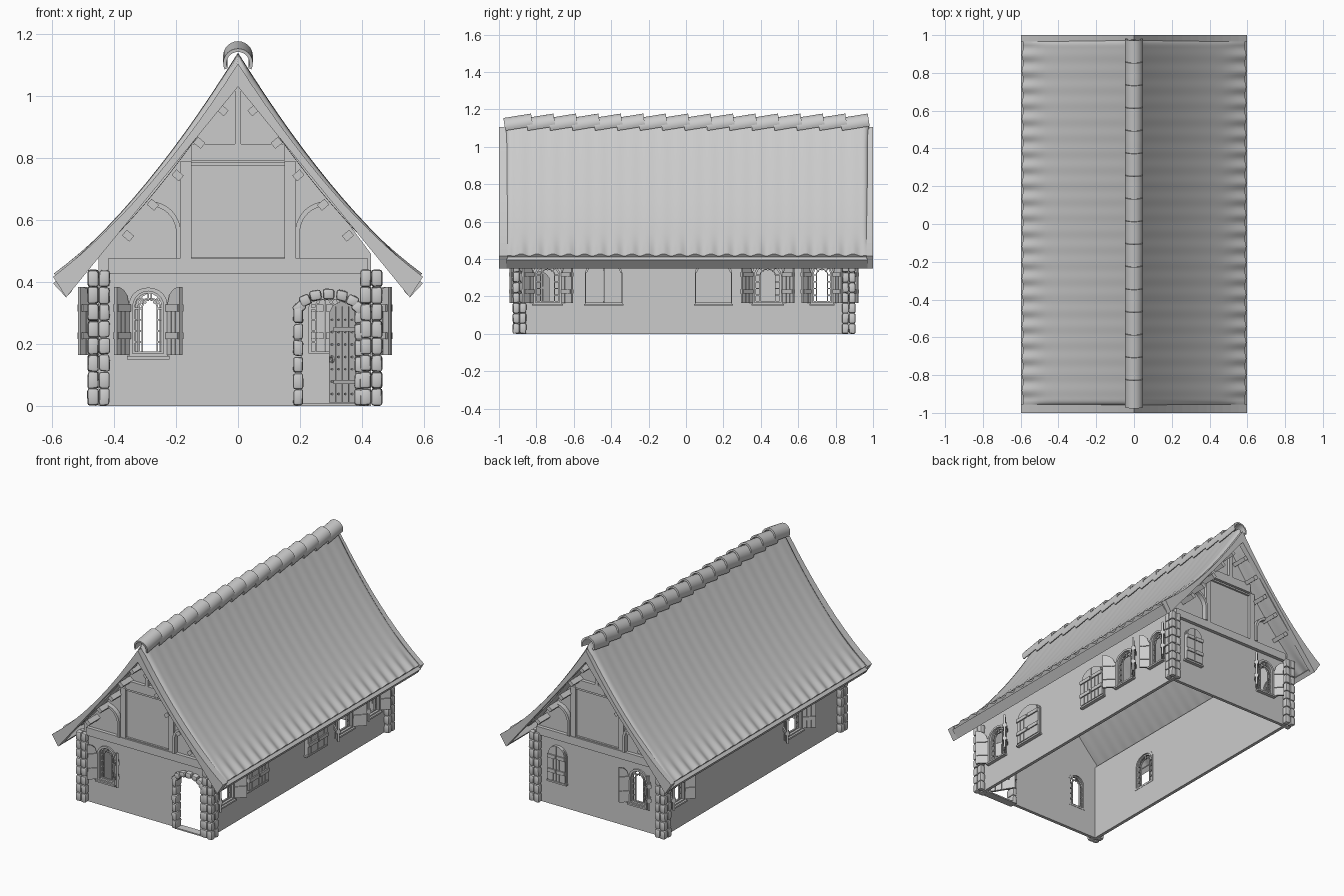
import bpy, bmesh, math, random
from mathutils import Matrix, Vector

if "Cube" in bpy.data.objects:
    bpy.data.objects.remove(bpy.data.objects["Cube"])

random.seed(4)
grey = bpy.data.materials.new("light_grey")
grey.diffuse_color = (0.6, 0.6, 0.6, 1)
grey.use_nodes = True
grey.node_tree.nodes["Principled BSDF"].inputs["Base Color"].default_value = grey.diffuse_color
T = Matrix.Translation
I = Matrix.Identity(4)


def rot(a, axis='Z'):
    return Matrix.Rotation(a, 4, axis)


def finish(name, bm, M=I, smooth=False):
    bmesh.ops.recalc_face_normals(bm, faces=bm.faces)
    me = bpy.data.meshes.new(name)
    bm.to_mesh(me)
    bm.free()
    me.transform(M)
    ob = bpy.data.objects.new(name, me)
    me.materials.append(grey)
    bpy.context.collection.objects.link(ob)
    if smooth:
        bpy.context.view_layer.objects.active = ob
        ob.select_set(True)
        bpy.ops.object.shade_smooth_by_angle(angle=math.radians(40))
        ob.select_set(False)
    return ob


def slab(name, pts, y0, y1, M=I, hole=None, smooth=False):
    """Profile in the x-z plane, extruded from y0 to y1, with an optional matching hole."""
    bm = bmesh.new()
    n = len(pts)
    loops = [[bm.verts.new((x, y, z)) for x, z in p]
             for p in ([pts, hole] if hole else [pts]) for y in (y0, y1)]

    def bridge(a, b):
        for i in range(n):
            j = (i + 1) % n
            bm.faces.new((a[i], a[j], b[j], b[i]))
    bridge(loops[0], loops[1])
    if hole:
        bridge(loops[2], loops[3])
        bridge(loops[0], loops[2])
        bridge(loops[1], loops[3])
    else:
        bm.faces.new(loops[0])
        bm.faces.new(loops[1])
    return finish(name, bm, M, smooth)


def rect(x0, x1, z0, z1):
    return [(x0, z0), (x1, z0), (x1, z1), (x0, z1)]


def arch(w, z0, z1, rise=None, n=10):
    r = rise or min(w / 2, 0.055)
    return [(-w / 2, z0), (w / 2, z0)] + [
        (w / 2 * math.cos(math.pi * i / n), z1 - r + r * math.sin(math.pi * i / n)) for i in range(n + 1)]


def stone(name, c, size, M=I):
    bm = bmesh.new()
    bmesh.ops.create_cube(bm, size=1)
    for v in bm.verts:
        v.co = Vector([v.co[k] * size[k] * random.uniform(0.9, 1.08) for k in range(3)])
    bmesh.ops.bevel(bm, geom=bm.edges[:], offset=min(size) * 0.25, segments=2, profile=0.5, affect='EDGES')
    finish(name, bm, M @ T(c), True)


# Walls: hollow shell, one local frame per side (local -y points outward)
X0, X1, Y0, Y1 = -0.45, 0.43, -0.89, 0.87
front = T((0, Y0, 0))
back = T((0, Y1, 0)) @ rot(math.pi)
right = T((X1, 0, 0)) @ rot(math.pi / 2)
left = T((X0, 0, 0)) @ rot(-math.pi / 2)
gable = [(X0, 0), (X1, 0), (X1, 0.49), (0, 1.07), (X0, 0.49)]
walls = {
    "front": (front, slab("front_wall", gable, 0, 0.02, front)),
    "back": (back, slab("back_wall", [(-x, z) for x, z in gable], 0, 0.02, back)),
    "right": (right, slab("right_wall", rect(Y0 + .02, Y1 - .02, 0, 0.48), 0, 0.02, right)),
    "left": (left, slab("left_wall", rect(-Y1 + .02, -Y0 - .02, 0, 0.48), 0, 0.02, left)),
}


def cut(side, pts, M):
    c = slab("opening_cutter", pts, -0.05, 0.06, M)
    c.hide_render = True
    c.hide_viewport = True
    m = walls[side][1].modifiers.new("opening", 'BOOLEAN')
    m.operation, m.object, m.solver = 'DIFFERENCE', c, 'EXACT'


def shutter(M, s, L, angle, z0, spring, top):
    H = M @ rot(-s * angle)
    curve = [(s * L * k / 5, spring + (top - spring) * math.sin(math.acos(1 - k / 5))) for k in range(6)]
    slab("shutter", [(s * L, z0), (0, z0)] + curve, -0.012, 0, H)
    for z in (0.215, 0.305):
        slab("shutter_batten", rect(min(0, s * L * .95), max(0, s * L * .95), z, z + 0.022), -0.02, 0.006, H)
    for k in (1, 2):
        x = s * L * k / 3
        slab("plank_seam", rect(x - .001, x + .001, z0, spring), -0.014, 0.002, H)


def window(side, u, w, angle=2.35):
    M = walls[side][0] @ T((u, 0, 0))
    z0, z1 = 0.168, 0.37
    rise = min(w / 2, 0.055)
    cut(side, arch(w, z0, z1), M)
    slab("window_frame", arch(w + .024, z0 - .012, z1 + .012), -0.01, 0.022, M, arch(w, z0, z1))
    slab("window_sill", rect(-w / 2 - .018, w / 2 + .018, z0 - .018, z0 - .008), -0.022, 0.02, M)
    # Glazing bars: inner arch, side rungs and radial bars
    b = w * 0.27
    slab("glazing_arch", arch(2 * b + .01, z0, z1 - .022, rise * .6), 0.004, 0.014, M,
         arch(2 * b, z0 + .006, z1 - .027, rise * .55))
    slab("glazing_border", arch(w, z0, z1), 0.004, 0.014, M, arch(w - .014, z0 + .007, z1 - .007))
    for s in (-1, 1):
        for k in range(4):
            z = z0 + .035 + k * .036
            slab("glazing_rung", rect(min(s * b, s * w / 2), max(s * b, s * w / 2), z, z + .006), 0.005, 0.013, M)
    for a in (-0.7, 0, 0.7):
        slab("glazing_spoke", rect(-.003, .003, 0, .03), 0.005, 0.013,
             M @ T((math.sin(a) * b, 0, z1 - .032 - .01 * abs(a))) @ rot(a, 'Y'))
    for s in (-1, 1):
        shutter(M @ T((-s * (w / 2 + .01), -0.011, 0)), s, w / 2 + .009, angle, z0 - .004, z1 - rise, z1 + .014)


OPEN, SHUT = 2.35, 0.0
window("front", -0.29, 0.1)
window("back", 0.28, 0.1)
window("back", -0.28, 0.1, SHUT)
for y, w, a in ((-0.74, .13, OPEN), (-0.44, .175, SHUT), (0.147, .175, SHUT), (0.437, .14, OPEN), (0.727, .1, OPEN)):
    window("right", y, w, a)
window("left", -0.727, 0.1)
window("left", 0.42, 0.14)

# Doorway: stone surround, threshold and door leaf standing ajar
D = front @ T((0.293, 0, 0))
cut("front", arch(0.175, -0.02, 0.345, 0.05), D)
slab("threshold", rect(-.1, .1, 0, .008), -0.02, 0.03, D)
for s in (-1, 1):
    for k in range(6):
        stone("door_stone", (s * .099, 0.0, .027 + k * .053), (.032, .06, .052), D)
for k in range(7):
    a = math.pi * (k + .5) / 7
    tilt = math.atan2(-.06 * math.cos(a), .1 * math.sin(a) + .04)
    stone("arch_stone", (0, 0, 0), (.037, .06, .034),
          D @ T((.098 * math.cos(a), 0, .305 + .056 * math.sin(a))) @ rot(-tilt, 'Y'))
L = D @ T((.087, .012, 0)) @ rot(-1.02)
slab("door", [(0, .01), (0, .3), (-.03, .325), (-.09, .338), (-.14, .325), (-.165, .3), (-.165, .01)], 0, .014, L)
for k in range(1, 4):
    slab("door_seam", rect(-.041 * k - .001, -.041 * k + .001, .01, .32), -.002, .016, L)
for z in (.07, .24):
    slab("door_strap", rect(-.13, 0, z, z + .014), -.005, .019, L)
for k in range(4):
    for j in range(7):
        slab("door_stud", rect(-.024 - k * .041, -.018 - k * .041, .035 + j * .04, .041 + j * .04), -.005, .003, L)
ringpts = [[(-.14 + r * math.cos(t * .5236), .15 + r * math.sin(t * .5236)) for t in range(12)] for r in (.012, .008)]
slab("door_ring", ringpts[0], -.008, -.002, L, ringpts[1])

# Corner quoins wrapped round each corner
for cx, sx in ((X0, -1), (X1, 1)):
    for cy, sy in ((Y0, -1), (Y1, 1)):
        for k in range(8):
            for ax, ay in ((1, 1), (1, -1), (-1, 1)):
                stone("corner_stone", (cx + sx * ax * .018, cy + sy * ay * .018, .028 + k * .0548),
                      (.036, .036, .055))


# Roof shell: concave slope, rippled eaves, rolled gable ends
def slope(x):
    return 1.14 - 1.625 * abs(x) + 0.69 * x * x


xs = [0.59 * i / 14 for i in range(-14, 15)]
ya, yb = -0.965, 0.978
bm = bmesh.new()
rings = []
N = 184
ys = [ya + (yb - ya) * i / N for i in range(N + 1)]
for y in ys:
    e = max(0, 1 - min(y - ya, yb - y) / 0.035)
    drop = 0.032 * (1 - math.sqrt(max(0, 1 - e * e)))
    wave = math.cos(2 * math.pi * 23 * (y - ya) / (yb - ya))
    top, low = [], []
    for x in xs:
        nx, nz = 1.625 - 1.38 * abs(x), 1.0
        nl = math.hypot(nx, nz)
        s = (x > 0) - (x < 0)
        f = 0.0008 + 0.0065 * max(0, abs(x) / 0.59 - 0.8) / 0.2
        d = f * wave - drop
        top.append(bm.verts.new((x + s * nx / nl * d, y, slope(x) + nz / nl * d)))
        d = -0.04 + f * wave * .5
        low.append(bm.verts.new((x + s * nx / nl * d, y, slope(x) + (nz / nl if s else 1.6) * d)))
    rings.append(top + low[::-1])
n = len(rings[0])
for a, b in zip(rings, rings[1:]):
    for i in range(n):
        j = (i + 1) % n
        bm.faces.new((a[i], a[j], b[j], b[i]))
for r in (rings[0], rings[-1]):
    h = n // 2
    for i in range(h - 1):
        bm.faces.new((r[i], r[i + 1], r[n - 2 - i], r[n - 1 - i]))
finish("roof", bm, I, True)

# Verge boards closing the roof ends, and eaves boards along the sides
verge = [(x * 1.012, slope(x) - .035 + .03 * abs(x) / .59) for x in xs]
under = [(x * .94, 1.03 - abs(x) * 1.152) for x in xs]
for a, b in ((-1.0, -0.955), (0.965, 1.0)):
    slab("verge_board", verge + under[::-1], a, b)
for s in (-1, 1):
    slab("eaves_board", [(s * .597, .395), (s * .555, .35), (s * .535, .372), (s * .575, .415)], -.96, .97)

# Overlapping half-round ridge tiles
arc = [math.radians(-25 + 230 * i / 16) for i in range(17)]
tile = [(.048 * math.cos(a), .048 * math.sin(a)) for a in arc] + \
       [(.037 * math.cos(a), .037 * math.sin(a)) for a in arc[::-1]]
for k in range(16):
    slab("ridge_tile", tile, -.075, .075, T((0, -.895 + k * .12, 1.118)) @ rot(.16, 'X'), smooth=True)

# Gable timbers and purlin ends, the same at both ends
for M in (front, back):
    for name, r in (("tie_beam", (-.42, .42, .425, .475)), ("collar_beam", (-.15, .15, .79, .845)),
                    ("king_post", (-.01, .01, .845, 1.03))):
        slab(name, rect(*r), -.022, .005, M)
    slab("gable_panel_frame", rect(-.16, .16, .475, .785), -.012, .005, M, rect(-.15, .15, .48, .775))
    for s in (-1, 1):
        slab("gable_post", rect(min(s * .15, s * .185), max(s * .15, s * .185), .475, .79), -.018, .005, M)
        brace = [(s * (.285 - r * math.cos(t)), .56 + r * math.sin(t))
                 for r, seq in ((.1, range(9)), (.085, range(8, -1, -1))) for t in [k * .17 for k in seq]]
        slab("curved_brace", [(s * .185, .475)] + brace + [(s * .2, .475)], -.03, .005, M)
        for x, z in ((.35, .545), (.27, .645), (.19, .74), (.12, .845), (.045, .95)):
            slab("purlin", rect(-.012, .012, -.009, .022), -.1, .005, M @ T((s * x, 0, z)) @ rot(s * .87, 'Y'))
